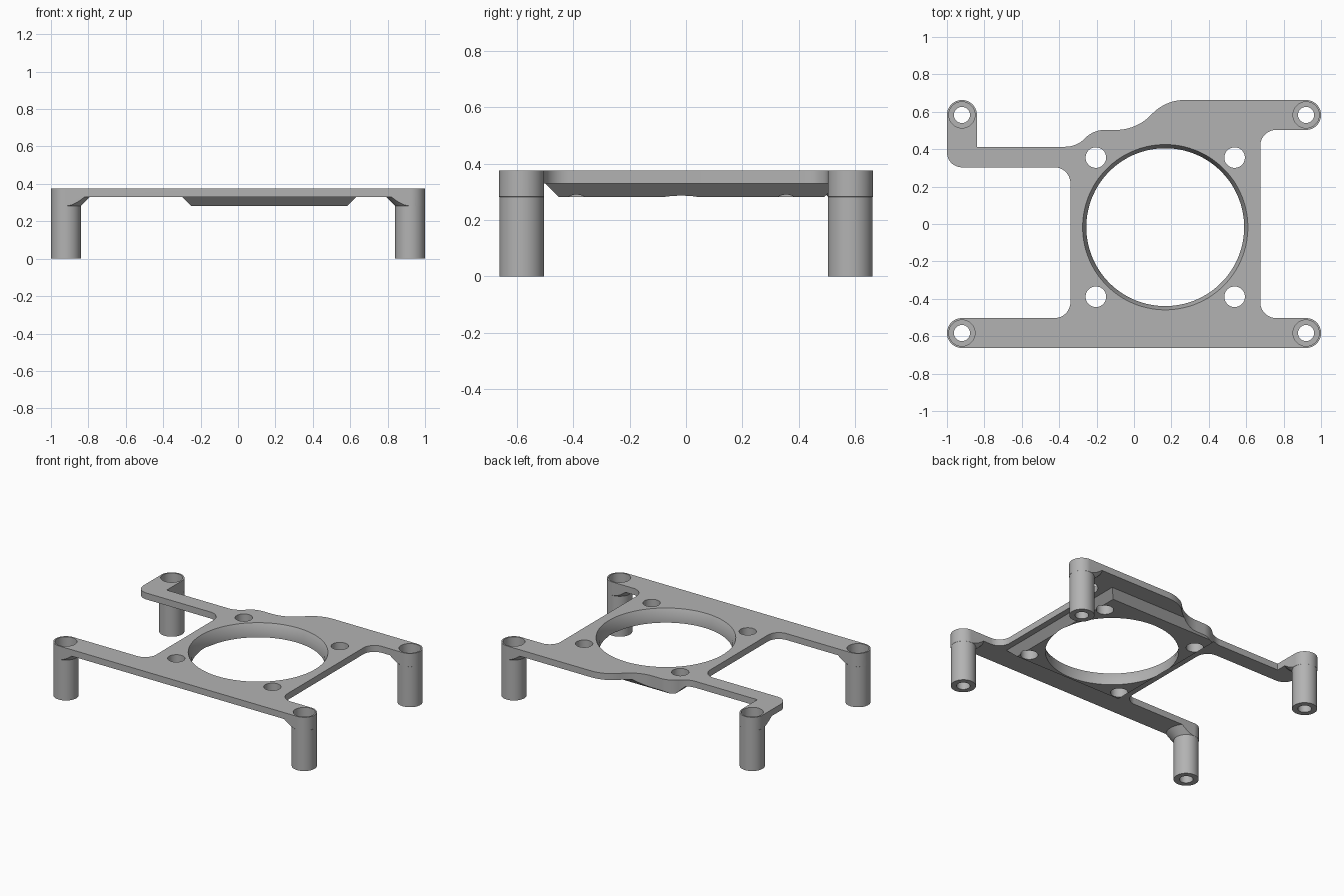
import bpy, bmesh, math
from mathutils import Vector

if "Cube" in bpy.data.objects:
    bpy.data.objects.remove(bpy.data.objects["Cube"], do_unlink=True)

grey = bpy.data.materials.new("plain_grey")
grey.use_nodes = True
grey.diffuse_color = (0.45, 0.45, 0.45, 1)
grey.node_tree.nodes["Principled BSDF"].inputs["Base Color"].default_value = (0.45, 0.45, 0.45, 1)

PLATE_TOP, PLATE_LOW, RIB_LOW = 0.375, 0.33, 0.282
FLARE = PLATE_LOW - RIB_LOW
LEGS = [(sx * 0.92, sy * 0.583) for sx in (-1, 1) for sy in (-1, 1)]
HOLE = (0.167, -0.017)


def loft(name, rings):
    """Closed solid through rings of equal point count; ring = (points, z)."""
    bm = bmesh.new()
    loops = [[bm.verts.new((p[0], p[1], z)) for p in pts] for pts, z in rings]
    n = len(loops[0])
    for a, b in zip(loops, loops[1:]):
        for i in range(n):
            j = (i + 1) % n
            bm.faces.new((a[i], a[j], b[j], b[i]))
    bm.faces.new(loops[0][::-1])
    bm.faces.new(loops[-1])
    bmesh.ops.recalc_face_normals(bm, faces=bm.faces)
    mesh = bpy.data.meshes.new(name)
    bm.to_mesh(mesh)
    bm.free()
    mesh.materials.append(grey)
    obj = bpy.data.objects.new(name, mesh)
    bpy.context.collection.objects.link(obj)
    return obj


def lathe(name, centre, profile, n=64):
    """Turned solid from (radius, z) pairs."""
    turn = [2 * math.pi * (i + 0.5) / n for i in range(n)]
    return loft(name, [([(centre[0] + r * math.cos(t), centre[1] + r * math.sin(t))
                         for t in turn], z) for r, z in profile])


def box_ring(x0, x1, y0, y1, grow=0.0):
    return [(x0 - grow, y0 - grow), (x1 + grow, y0 - grow),
            (x1 + grow, y1 + grow), (x0 - grow, y1 + grow)]


def rounded(corners):
    """Outline with filleted corners; corner = (x, y, radius)."""
    out = []
    for i, (x, y, r) in enumerate(corners):
        p = Vector((x, y))
        a = (Vector(corners[i - 1][:2]) - p).normalized()
        b = (Vector(corners[(i + 1) % len(corners)][:2]) - p).normalized()
        pts = [p]
        if r > 0:
            half = a.angle(b) / 2
            centre = p + (a + b).normalized() * (r / math.sin(half))
            start = p + a * (r / math.tan(half)) - centre
            end = p + b * (r / math.tan(half)) - centre
            steps = 14
            sweep = start.angle(end)
            pts = [centre + (start * math.sin((1 - k / steps) * sweep)
                             + end * math.sin(k / steps * sweep)) / math.sin(sweep)
                   for k in range(steps + 1)]
        for q in pts:
            if not out or (q - out[-1]).length > 0.001:
                out.append(q)
    if (out[0] - out[-1]).length < 0.001:
        out.pop()
    return out


def combine(target, other, operation):
    mod = target.modifiers.new("combine", "BOOLEAN")
    mod.operation = operation
    mod.solver = "EXACT"
    mod.object = other
    bpy.context.view_layer.objects.active = target
    bpy.ops.object.modifier_apply(modifier=mod.name)
    bpy.data.objects.remove(other, do_unlink=True)


# Oversized slab, later trimmed to the plate outline
slab = box_ring(-1.2, 1.2, -0.9, 0.9)
bracket = loft("bracket", [(slab, PLATE_LOW), (slab, PLATE_TOP)])

# Bevelled pad under the large opening
pad = (-0.25, 0.585, -0.453, 0.492)
combine(bracket, loft("pad", [(box_ring(*pad), RIB_LOW),
                              (box_ring(*pad, FLARE), PLATE_LOW),
                              (box_ring(*pad, FLARE), 0.35)]), "UNION")

# Legs with conical flares
for c in LEGS:
    combine(bracket, lathe("leg", c, [(0.0795, 0), (0.0795, RIB_LOW),
                                      (0.08 + FLARE, PLATE_LOW),
                                      (0.08 + FLARE, 0.35)]), "UNION")

# Plate outline with arms and the stepped back edge
E, F = 0.08, 0.085
outline = rounded([
    (-1, -0.663, E), (1, -0.663, E), (1, -0.503, 0.0799), (0.675, -0.503, F),
    (0.675, 0.503, F), (1, 0.503, E), (1, 0.663, 0.0799),
    (0.171, 0.663, 0.24), (0.011, 0.503, 0.26),
    (-0.217, 0.503, 0.145), (-0.307, 0.413, 0.145),
    (-0.84, 0.413, 0), (-0.84, 0.663, E), (-1, 0.663, 0.0799),
    (-1, 0.303, E), (-0.34, 0.303, F), (-0.34, -0.503, F), (-1, -0.503, 0.0799)])
combine(bracket, loft("trim", [(outline, -0.2), (outline, 0.6)]), "INTERSECT")

# Large opening with a tapered rim
combine(bracket, lathe("opening", HOLE, [(0.422, 0.1), (0.422, PLATE_LOW),
                                         (0.442, PLATE_TOP), (0.442, 0.5)], 96), "DIFFERENCE")

# Screw holes round the opening
for sx in (-1, 1):
    for sy in (-1, 1):
        c = (HOLE[0] + sx * 0.371, HOLE[1] + sy * 0.372)
        combine(bracket, lathe("screw_hole", c, [(0.055, 0.1), (0.055, 0.5)], 40), "DIFFERENCE")

# Stepped bores down the legs
for c in LEGS:
    combine(bracket, lathe("bore", c, [(0.043, -0.1), (0.043, 0.05),
                                       (0.07, 0.05), (0.07, 0.5)], 40), "DIFFERENCE")

bpy.ops.object.select_all(action="DESELECT")
bracket.select_set(True)
bpy.context.view_layer.objects.active = bracket
bpy.ops.object.shade_smooth_by_angle(angle=math.radians(30))
